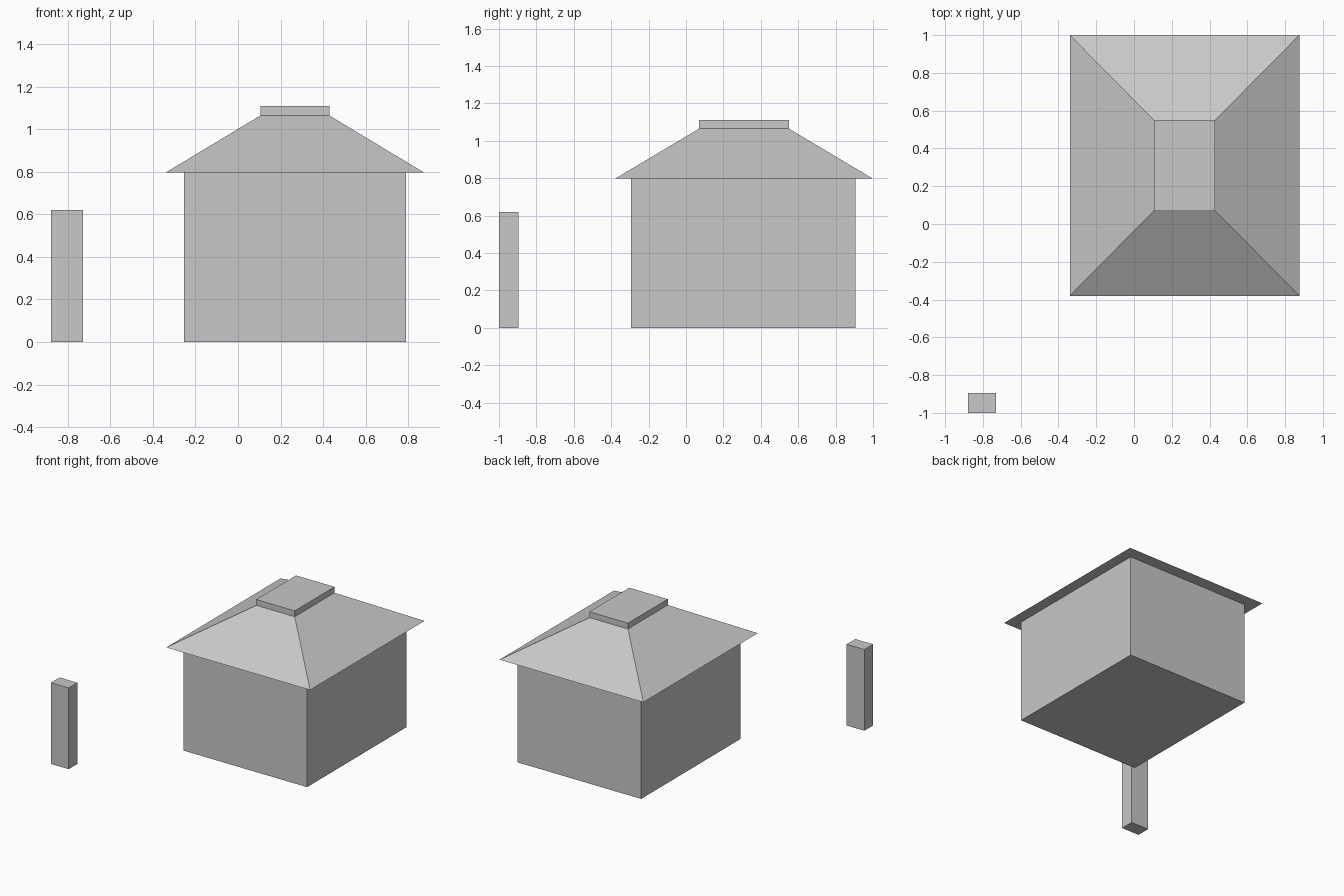
import bpy, bmesh

if "Cube" in bpy.data.objects:
    bpy.data.objects.remove(bpy.data.objects["Cube"])

grey = bpy.data.materials.new("plain_grey")
grey.diffuse_color = (0.58, 0.58, 0.58, 1)
grey.use_nodes = True
grey.node_tree.nodes["Principled BSDF"].inputs["Base Color"].default_value = grey.diffuse_color


def frustum(name, base, top, z0, z1):
    """Closed solid between two rectangles (x0, x1, y0, y1) at heights z0 and z1."""
    bm = bmesh.new()
    rings = []
    for (x0, x1, y0, y1), z in ((base, z0), (top, z1)):
        corners = ((x0, y0), (x1, y0), (x1, y1), (x0, y1))
        rings.append([bm.verts.new((x, y, z)) for x, y in corners])
    low, high = rings
    bm.faces.new(low[::-1])
    bm.faces.new(high)
    for i in range(4):
        j = (i + 1) % 4
        bm.faces.new((low[i], low[j], high[j], high[i]))
    mesh = bpy.data.meshes.new(name)
    bm.to_mesh(mesh)
    bm.free()
    mesh.materials.append(grey)
    obj = bpy.data.objects.new(name, mesh)
    bpy.context.collection.objects.link(obj)
    return obj


walls = (-0.255, 0.79, -0.295, 0.905)
eaves = (-0.34, 0.875, -0.38, 1.0)
ridge = (0.105, 0.43, 0.07, 0.55)
post = (-0.88, -0.73, -1.0, -0.895)

# House body
frustum("house_walls", walls, walls, 0, 0.80)
# Hipped roof with overhanging eaves
frustum("hipped_roof", eaves, ridge, 0.797, 1.065)
# Flat cap on the roof
frustum("roof_cap", ridge, ridge, 1.065, 1.11)
# Free-standing post in front of the house
frustum("front_post", post, post, 0, 0.62)
